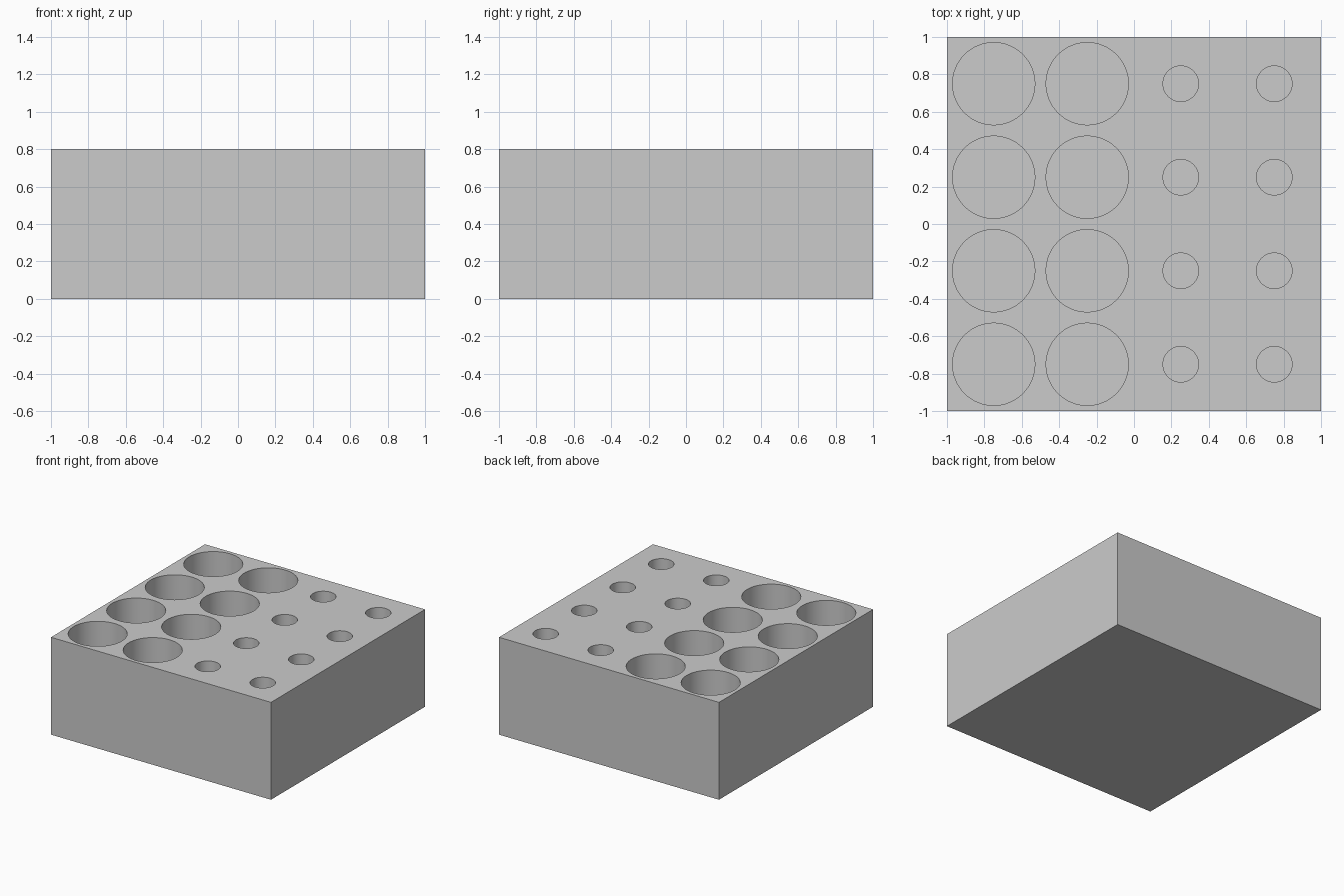
import bpy
import bmesh
import math

cube = bpy.data.objects.get("Cube")
if cube:
    bpy.data.objects.remove(cube, do_unlink=True)

SIZE, HEIGHT, FLOOR = 2.0, 0.8, 0.1
PITCH = SIZE / 4
SEGMENTS = 64

# Plain grey material
grey = bpy.data.materials.new("light grey")
grey.use_nodes = True
colour = (0.6, 0.6, 0.6, 1.0)
grey.diffuse_color = colour
grey.node_tree.nodes["Principled BSDF"].inputs["Base Color"].default_value = colour


def make_object(name, bm):
    mesh = bpy.data.meshes.new(name)
    bm.to_mesh(mesh)
    bm.free()
    mesh.materials.append(grey)
    obj = bpy.data.objects.new(name, mesh)
    bpy.context.collection.objects.link(obj)
    return obj


# Solid block
bm = bmesh.new()
bmesh.ops.create_cube(bm, size=1)
bmesh.ops.scale(bm, vec=(SIZE, SIZE, HEIGHT), verts=bm.verts)
bmesh.ops.translate(bm, vec=(0, 0, HEIGHT / 2), verts=bm.verts)
block = make_object("holder_block", bm)

# Hole cutters: two columns of wide holes, two of narrow ones
bm = bmesh.new()
for column, radius in enumerate((0.22, 0.22, 0.095, 0.095)):
    for row in range(4):
        hole = bmesh.ops.create_cone(bm, cap_ends=True, segments=SEGMENTS,
                                     radius1=radius, radius2=radius, depth=HEIGHT)
        centre = ((column - 1.5) * PITCH, (row - 1.5) * PITCH, FLOOR + HEIGHT / 2)
        bmesh.ops.translate(bm, vec=centre, verts=hole["verts"])
cutter = make_object("hole_cutter", bm)

# Cut the holes, then drop the cutter
cut = block.modifiers.new("holes", "BOOLEAN")
cut.operation = "DIFFERENCE"
cut.solver = "EXACT"
cut.object = cutter
bpy.ops.object.select_all(action="DESELECT")
bpy.context.view_layer.objects.active = block
block.select_set(True)
bpy.ops.object.modifier_apply(modifier=cut.name)
bpy.data.objects.remove(cutter, do_unlink=True)

# Smooth hole walls with crisp rims
bpy.ops.object.shade_smooth_by_angle(angle=math.radians(30))
